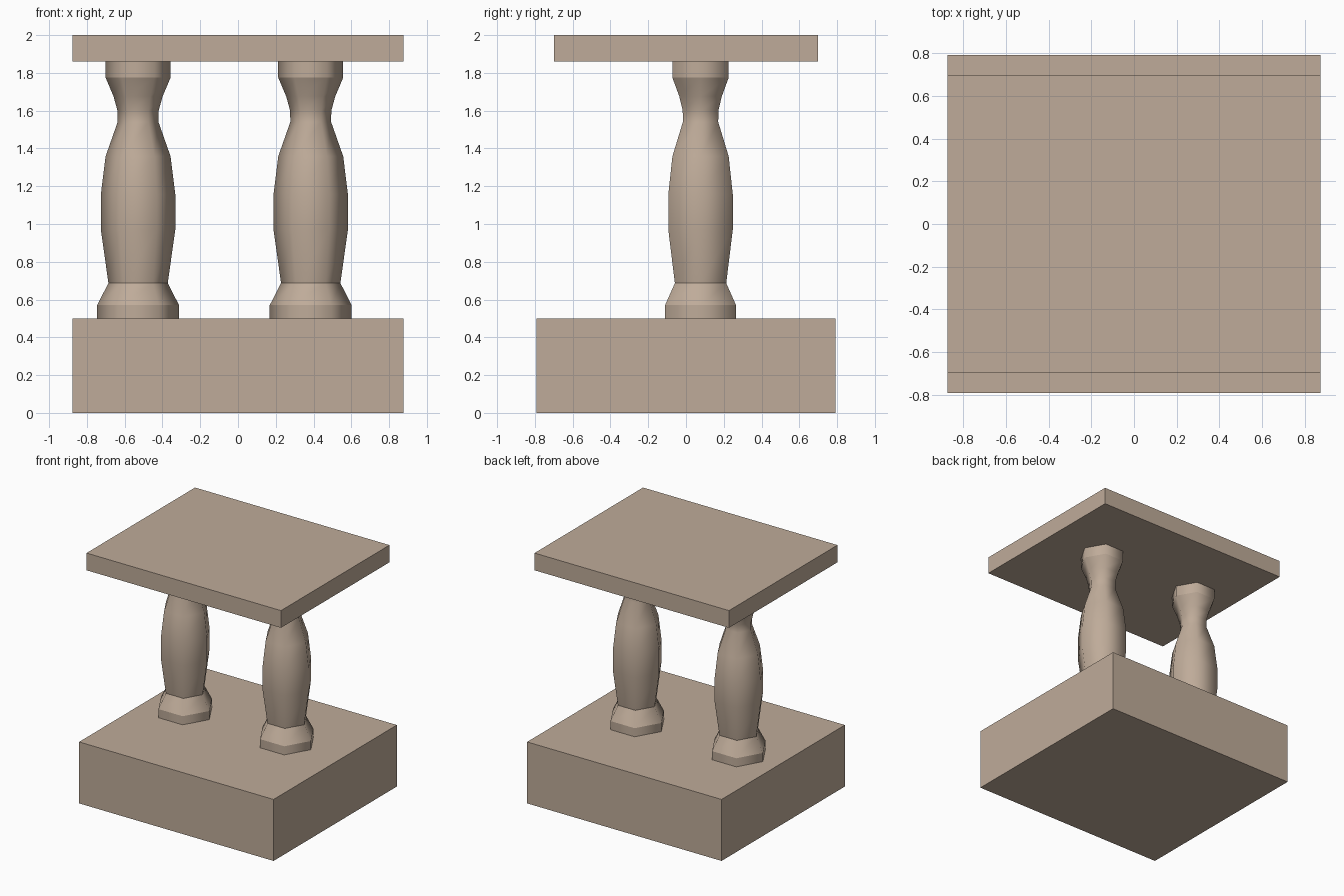
import bpy, bmesh
from math import cos, sin, tau

if "Cube" in bpy.data.objects:
    bpy.data.objects.remove(bpy.data.objects["Cube"])


def slab(name, width, depth, z0, z1):
    bpy.ops.mesh.primitive_cube_add(size=1, location=(0, 0, (z0 + z1) / 2))
    ob = bpy.context.object
    ob.name = name
    ob.scale = (width, depth, z1 - z0)
    bpy.ops.object.transform_apply(location=False, rotation=False, scale=True)
    ob.data.materials.append(stone)


def baluster(name, x, y):
    # six-sided turned column, smooth around, with crisp moulding rings
    bm = bmesh.new()
    rings = [[bm.verts.new((r * cos(tau * i / SIDES), r * sin(tau * i / SIDES), z))
              for i in range(SIDES)] for r, z in PROFILE]
    for a, b in zip(rings, rings[1:]):
        for i in range(SIDES):
            j = (i + 1) % SIDES
            bm.faces.new((a[i], a[j], b[j], b[i])).smooth = True
    for k in CREASES:
        for i in range(SIDES):
            bm.edges.get((rings[k][i], rings[k][(i + 1) % SIDES])).smooth = False
    mesh = bpy.data.meshes.new(name)
    bm.to_mesh(mesh)
    bm.free()
    ob = bpy.data.objects.new(name, mesh)
    ob.location = (x, y, 0)
    mesh.materials.append(stone)
    bpy.context.collection.objects.link(ob)


stone = bpy.data.materials.new("stone")
stone.diffuse_color = (0.52, 0.41, 0.32, 1)
stone.use_nodes = True
stone.node_tree.nodes["Principled BSDF"].inputs["Base Color"].default_value = stone.diffuse_color

SIDES = 6
# (radius, height) from foot to capital
PROFILE = [(0.217, 0.50), (0.217, 0.57), (0.157, 0.687), (0.197, 0.97),
           (0.197, 1.157), (0.172, 1.358), (0.108, 1.54), (0.109, 1.60),
           (0.13, 1.676), (0.172, 1.775), (0.172, 1.86)]
CREASES = (1, 2, 9)

# plinth and handrail
slab("plinth", 1.75, 1.585, 0, 0.5)
slab("handrail", 1.75, 1.395, 1.86, 2.0)

# columns, set slightly off centre
baluster("baluster_left", -0.529, 0.077)
baluster("baluster_right", 0.385, 0.077)
